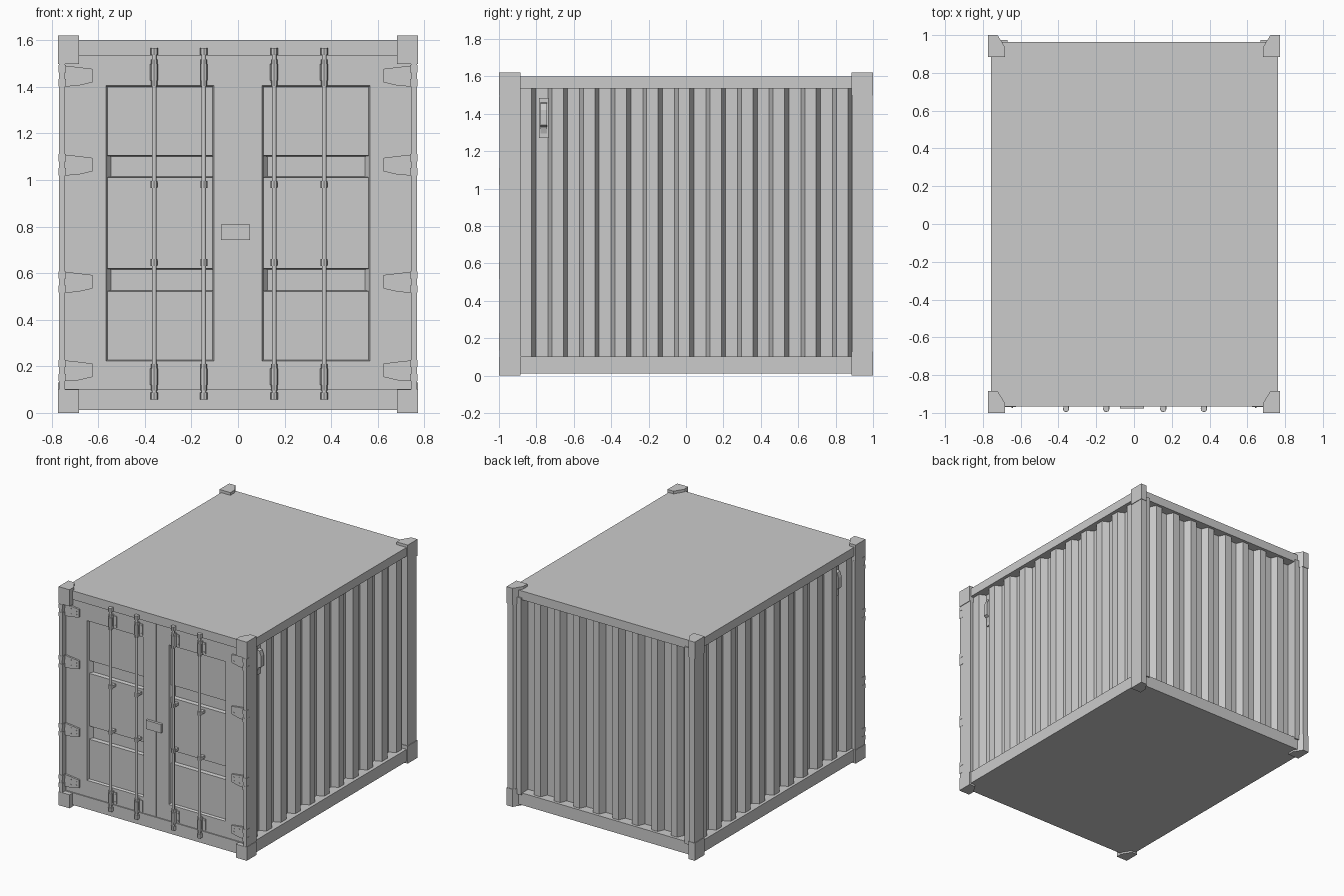
import bpy, bmesh, math

if "Cube" in bpy.data.objects:
    bpy.data.objects.remove(bpy.data.objects["Cube"])


def prism(name, pts, axis, a, b):
    """Extrude a 2D outline along an axis (x: pts=yz, y: pts=xz, z: pts=xy)."""
    def place(p, t):
        return {'x': (t, p[0], p[1]), 'y': (p[0], t, p[1]), 'z': (p[0], p[1], t)}[axis]
    bm = bmesh.new()
    lo = [bm.verts.new(place(p, a)) for p in pts]
    hi = [bm.verts.new(place(p, b)) for p in pts]
    n = len(pts)
    bm.faces.new(lo)
    bm.faces.new(hi)
    for i in range(n):
        bm.faces.new((lo[i], lo[(i + 1) % n], hi[(i + 1) % n], hi[i]))
    bmesh.ops.recalc_face_normals(bm, faces=bm.faces)
    me = bpy.data.meshes.new(name)
    bm.to_mesh(me)
    bm.free()
    ob = bpy.data.objects.new(name, me)
    bpy.context.collection.objects.link(ob)
    return ob


def box(name, x0, x1, y0, y1, z0, z1):
    return prism(name, [(x0, y0), (x1, y0), (x1, y1), (x0, y1)], 'z', z0, z1)


def disc(cx, cy, r, n):
    return [(cx + r * math.cos(2 * math.pi * i / n), cy + r * math.sin(2 * math.pi * i / n))
            for i in range(n)]


def mirror_pts(pts, s):
    return [(s * x, y) for x, y in pts]


# Roof and floor slabs, with their edges acting as the rails
box("roof", -0.758, 0.762, -0.965, 0.963, 1.535, 1.60)
box("floor", -0.758, 0.762, -0.965, 0.963, 0.013, 0.103)


# Corrugated walls: trapezoid wave outline with a straight inner side
def wave(start, period, count, begin, outer, inner, back):
    pts = [(begin, outer)]
    for k in range(count):
        t = start + k * period
        pts += [(t, outer), (t + 0.023, inner), (t + 0.087, inner), (t + 0.108, outer)]
    return pts + [(pts[-1][0], back), (begin, back)]


side = wave(-0.825, 0.169, 11, -0.90, 0.737, 0.688, 0.67)
for s, label in ((1, "right"), (-1, "left")):
    prism(label + "_wall", [(s * x, y) for y, x in side], 'z', 0.09, 1.55)
prism("back_wall", wave(-0.695, 0.16, 9, -0.72, 0.942, 0.893, 0.875), 'z', 0.09, 1.55)


# Corner posts and castings: five-sided section with one chamfered corner
def corner(y, i=0.0):
    return [(0.772 - i, y + i), (0.682 + i, y + i), (0.682 + i, y + 0.05),
            (0.722, y + 0.115 - i), (0.772 - i, y + 0.115 - i)]


for s, label in ((1, "right"), (-1, "left")):
    for y, end in ((-1.0, "front"), (0.885, "back")):
        n = f"{end}_{label}"
        foot = 0.10 if end == "front" else 0.13
        prism(n + "_top_casting", mirror_pts(corner(y), s), 'z', 1.497, 1.62)
        prism(n + "_bottom_casting", mirror_pts(corner(y), s), 'z', 0.0, foot)
        if end == "back":
            prism(n + "_post", mirror_pts(corner(y, 0.004), s), 'z', 0.1, 1.5)
        else:
            box(n + "_post", s * 0.742, s * 0.768, -0.998, -0.883, 0.1, 1.5)

    # Door: stiles and rails around a stepped panel
    xi, xo, pi, po = 0.001, 0.745, 0.104, 0.567
    F, B = -0.957, -0.89
    box(label + "_door_inner_stile", s * xi, s * pi, F, B, 0.103, 1.535)
    box(label + "_door_outer_stile", s * po, s * xo, F, B, 0.103, 1.535)
    box(label + "_door_top_rail", s * pi, s * po, F, B, 1.405, 1.535)
    box(label + "_door_bottom_rail", s * pi, s * po, F, B, 0.103, 0.222)
    p, d = -0.940, -0.912
    prism(label + "_door_panel",
          [(B, 0.21), (F, 0.222), (p, 0.228), (p, 0.522), (d, 0.526), (d, 0.616), (p, 0.62),
           (p, 1.01), (d, 1.014), (d, 1.101), (p, 1.105), (p, 1.399), (F, 1.405), (B, 1.41)],
          'x', s * pi, s * po)
    # Sloped panel borders and sloped end of each pressed band
    xl, xr = sorted((s * pi, s * po))
    prism(label + "_panel_border_a", [(xl, F), (xl + 0.006, p), (xl, p)], 'z', 0.222, 1.405)
    prism(label + "_panel_border_b", [(xr, F), (xr - 0.006, p), (xr, p)], 'z', 0.222, 1.405)
    for z0, z1 in ((0.522, 0.62), (1.01, 1.105)):
        prism(label + "_band_end_a", [(xl, p), (xl + 0.022, d), (xl, d)], 'z', z0, z1)
        w = 0.022 if s > 0 else 0.006
        prism(label + "_band_end_b", [(xr, p), (xr - w, d), (xr, d)], 'z', z0, z1)

    # Hinges: knuckle block on the post and tapered strap bolted to the door
    for z in (1.447, 1.065, 0.562, 0.182):
        for dz in (-0.030, 0.030):
            box(label + "_hinge_knuckle", s * 0.738, s * 0.7705, -1.0, -0.963,
                z + dz - 0.016, z + dz + 0.016)
        box(label + "_hinge_pin", s * 0.742, s * 0.769, -0.999, -0.965, z - 0.02, z + 0.02)
        prism(label + "_hinge_strap",
              mirror_pts([(0.75, z - 0.046), (0.69, z - 0.043), (0.625, z - 0.028),
                          (0.625, z + 0.030), (0.69, z + 0.038), (0.75, z + 0.044)], s),
              'y', -0.970, -0.945)
        for bx, bz in ((0.645, 0.012), (0.645, -0.012), (0.69, 0.02), (0.69, -0.02)):
            prism(label + "_hinge_bolt", disc(s * bx, z + bz, 0.004, 8), 'y', -0.973, -0.96)

    # Side vent: base plate with a sloped hood in the first groove
    box(label + "_vent_plate", s * 0.67, s * 0.70, -0.785, -0.735, 1.27, 1.485)
    prism(label + "_vent_hood",
          [(s * x, z) for x, z in ((0.69, 1.465), (0.72, 1.455), (0.732, 1.42),
                                   (0.732, 1.34), (0.712, 1.33), (0.70, 1.295),
                                   (0.69, 1.295))],
          'y', -0.777, -0.743)

# Locking bars with end cams, bearing brackets and mid guides
Y = -0.979
for x in (-0.36, -0.147, 0.155, 0.37):
    rod = prism("locking_bar", disc(x, Y, 0.010, 12), 'z', 0.06, 1.565)
    for poly in rod.data.polygons:
        poly.use_smooth = len(poly.vertices) == 4
    for z0, z1 in ((0.057, 0.087), (1.537, 1.567)):
        prism("bar_cam", disc(x, Y, 0.016, 8), 'z', z0, z1)
        box("cam_keeper", x - 0.014, x + 0.014, Y, -0.955, z0, z1)
    for zc in (0.155, 1.462):
        prism("bearing_bracket", disc(x, Y, 0.014, 8), 'z', zc - 0.058, zc + 0.055)
        prism("bearing_sleeve", disc(x, Y, 0.017, 8), 'z', zc - 0.035, zc + 0.035)
        box("bearing_block", x - 0.014, x + 0.014, Y, -0.948, zc - 0.05, zc + 0.05)
        box("bearing_plate", x - 0.016, x + 0.036, -0.962, -0.945, zc - 0.045, zc + 0.04)
        for bz in (-0.03, 0.025):
            prism("bearing_bolt", disc(x + 0.027, zc + bz, 0.004, 8), 'y', -0.965, -0.95)
    for zc in (0.645, 0.98):
        prism("bar_guide", disc(x, Y, 0.015, 8), 'z', zc - 0.015, zc + 0.015)
        box("guide_foot", x - 0.01, x + 0.016, Y, -0.93, zc - 0.01, zc + 0.01)

# Lock box across the door seam
box("lock_box", -0.073, 0.052, -0.976, -0.945, 0.743, 0.808)
